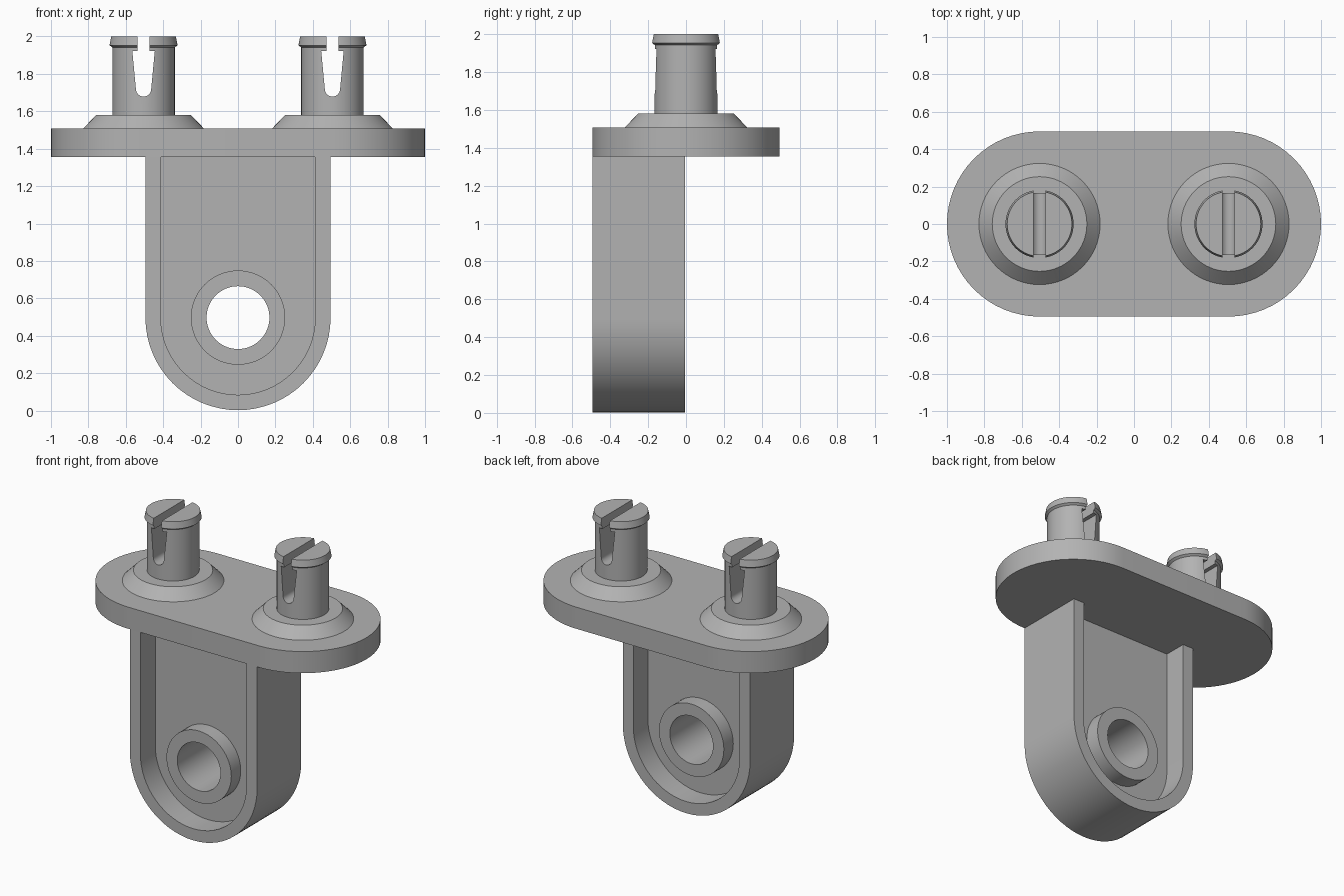
import bpy, bmesh, math
from mathutils import Matrix, Vector

cube = bpy.data.objects.get("Cube")
if cube:
    bpy.data.objects.remove(cube, do_unlink=True)

grey = bpy.data.materials.new("light grey plastic")
grey.use_nodes = True
COLOR = (0.45, 0.45, 0.45, 1)
grey.diffuse_color = COLOR
grey.node_tree.nodes["Principled BSDF"].inputs["Base Color"].default_value = COLOR


def make_object(name, bm):
    bmesh.ops.recalc_face_normals(bm, faces=bm.faces)
    mesh = bpy.data.meshes.new(name)
    bm.to_mesh(mesh)
    bm.free()
    mesh.materials.append(grey)
    obj = bpy.data.objects.new(name, mesh)
    bpy.context.collection.objects.link(obj)
    return obj


def extrude_profile(name, points, direction):
    """Prism from a 3D outline swept along a direction."""
    bm = bmesh.new()
    face = bm.faces.new([bm.verts.new(p) for p in points])
    ext = bmesh.ops.extrude_face_region(bm, geom=[face], use_keep_orig=True)
    moved = [g for g in ext["geom"] if isinstance(g, bmesh.types.BMVert)]
    bmesh.ops.translate(bm, verts=moved, vec=Vector(direction))
    return make_object(name, bm)


def lathe(name, profile, matrix, closed=False, steps=64):
    """Revolve (radius, height) points about z, then place with a matrix."""
    bm = bmesh.new()
    verts = [bm.verts.new((r, 0, z)) for r, z in profile]
    pairs = list(zip(verts, verts[1:]))
    if closed:
        pairs.append((verts[-1], verts[0]))
    edges = [bm.edges.new(p) for p in pairs]
    bmesh.ops.spin(bm, geom=verts + edges, axis=(0, 0, 1), cent=(0, 0, 0),
                   angle=math.tau, steps=steps)
    bmesh.ops.remove_doubles(bm, verts=bm.verts, dist=1e-5)
    bmesh.ops.transform(bm, matrix=matrix, verts=bm.verts)
    return make_object(name, bm)


def cut(obj, cutter):
    cutter.hide_render = True
    mod = obj.modifiers.new("cut", "BOOLEAN")
    mod.operation = "DIFFERENCE"
    mod.solver = "EXACT"
    mod.object = cutter
    bpy.context.view_layer.objects.active = obj
    bpy.ops.object.modifier_apply(modifier=mod.name)
    bpy.data.objects.remove(cutter, do_unlink=True)


def arc(cx, cy, r, start, end, n=32):
    return [(cx + r * math.cos(math.radians(start + (end - start) * i / n)),
             cy + r * math.sin(math.radians(start + (end - start) * i / n)))
            for i in range(n + 1)]


R, EYE_Z, PLATE_Z, PLATE_TOP, PIN_X = 0.495, 0.497, 1.355, 1.507, 0.505
MID_Y = -R / 2
parts = []

# Rounded top plate
outline = arc(PIN_X, 0, R, -90, 90) + arc(-PIN_X, 0, R, 90, 270)
parts.append(extrude_profile("top_plate", [(x, y, PLATE_Z) for x, y in outline],
                             (0, 0, PLATE_TOP - PLATE_Z)))

# U-shaped rim of the hanging bracket
rim = ([(-R, PLATE_Z)] + arc(0, EYE_Z, R, 180, 360) + [(R, PLATE_Z), (0.413, PLATE_Z)]
       + arc(0, EYE_Z, 0.413, 360, 180) + [(-0.413, PLATE_Z)])
parts.append(extrude_profile("bracket_rim", [(x, -R, z) for x, z in rim], (0, R - 0.005, 0)))

# Thin web in the middle of the rim, opened for the bushing
web_outline = [(-0.43, PLATE_Z)] + arc(0, EYE_Z, 0.43, 180, 360) + [(0.43, PLATE_Z)]
web = extrude_profile("bracket_web", [(x, MID_Y - 0.082, z) for x, z in web_outline],
                      (0, 0.164, 0))
opening = [(x, MID_Y - 0.3, z) for x, z in arc(0, EYE_Z, 0.21, 0, 360)[:-1]]
cut(web, extrude_profile("web_cutter", opening, (0, 0.6, 0)))
parts.append(web)

# Bushing around the through hole
place = Matrix.Translation((0, MID_Y, EYE_Z)) @ Matrix.Rotation(math.pi / 2, 4, "X")
parts.append(lathe("bushing", [(0.168, -0.187), (0.252, -0.187), (0.252, 0.187),
                               (0.168, 0.187)], place, closed=True))

# Snap pins with conical collars and keyhole slots
pin_profile = [(0, 1.48), (0.324, 1.48), (0.324, PLATE_TOP), (0.253, 1.58), (0.167, 1.58),
               (0.167, 1.942), (0.182, 1.953), (0.173, 2.0), (0, 2.0)]
slot = ([(0.032, 2.1), (0.032, 1.922), (0.06, 1.922)]
        + arc(0, 1.72, 0.041, 0, -180, 16)
        + [(-0.06, 1.922), (-0.032, 1.922), (-0.032, 2.1)])
for side, x in (("left", PIN_X), ("right", -PIN_X)):
    pin = lathe(side + "_snap_pin", pin_profile, Matrix.Translation((x, 0, 0)))
    cut(pin, extrude_profile("slot_cutter", [(x + sx, -0.4, z) for sx, z in slot], (0, 0.8, 0)))
    parts.append(pin)

# Smooth the curved walls, keep the edges crisp
bpy.ops.object.select_all(action="DESELECT")
for obj in parts:
    obj.select_set(True)
bpy.context.view_layer.objects.active = parts[0]
bpy.ops.object.shade_smooth_by_angle(angle=math.radians(25))
